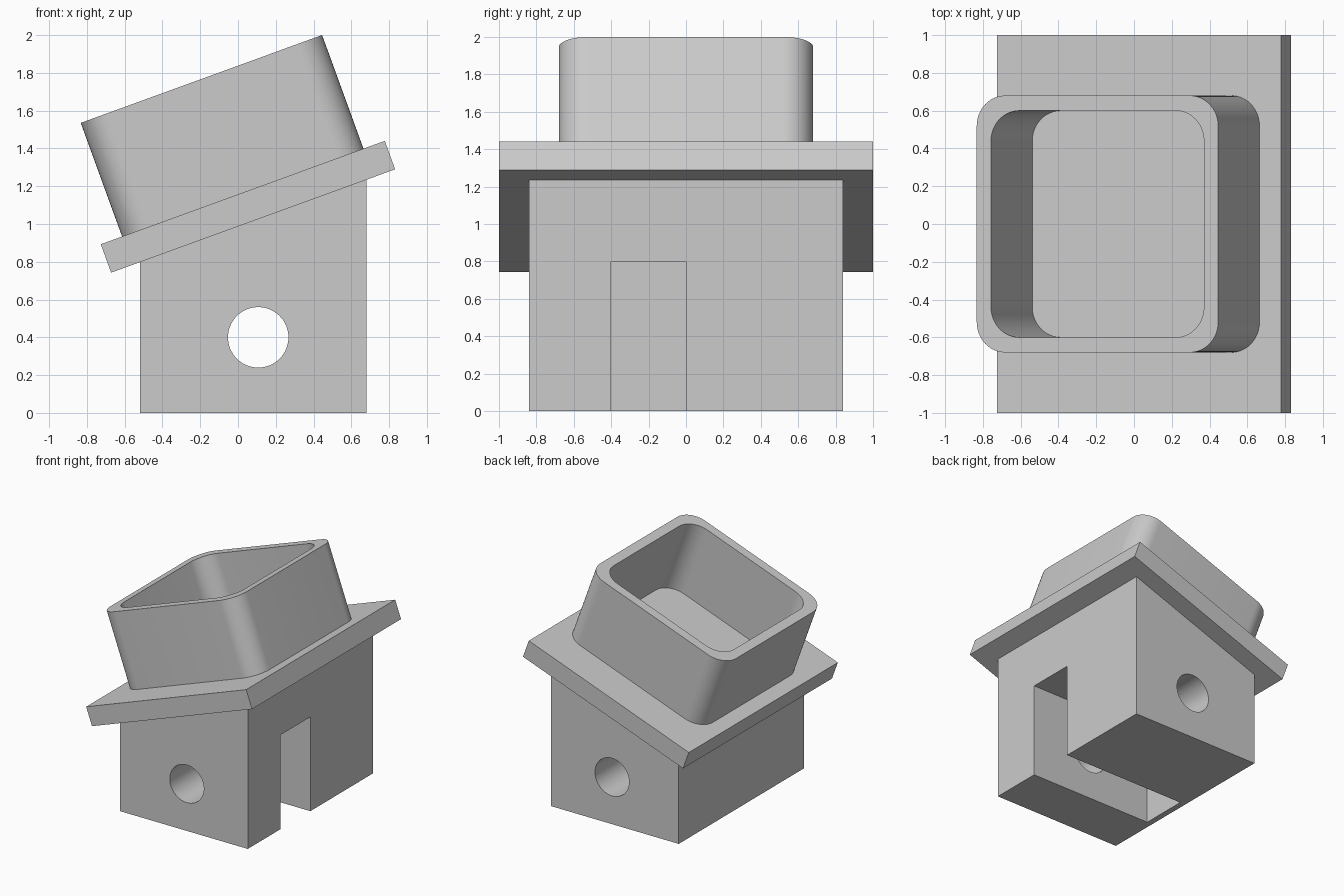
import bpy, bmesh, math
from mathutils import Matrix, Vector

cube = bpy.data.objects.get("Cube")
if cube:
    bpy.data.objects.remove(cube, do_unlink=True)

grey = bpy.data.materials.new("plain grey")
grey.use_nodes = True
grey.diffuse_color = (0.6, 0.6, 0.6, 1)
grey.node_tree.nodes["Principled BSDF"].inputs["Base Color"].default_value = (0.6, 0.6, 0.6, 1)

TILT = math.radians(20)
PLATE_BASE = Vector((0.08, 0, 1.016))     # middle of the plate's underside
PLATE_THICK = 0.16
TILTED = Matrix.Translation(PLATE_BASE) @ Matrix.Rotation(-TILT, 4, 'Y')


def make_object(name, bm, matrix=Matrix()):
    bmesh.ops.recalc_face_normals(bm, faces=bm.faces)
    mesh = bpy.data.meshes.new(name)
    bm.to_mesh(mesh)
    bm.free()
    mesh.transform(matrix)
    mesh.materials.append(grey)
    obj = bpy.data.objects.new(name, mesh)
    bpy.context.collection.objects.link(obj)
    return obj


def box(name, x, y, z, matrix=Matrix()):
    bm = bmesh.new()
    bmesh.ops.create_cube(bm, size=1)
    for v in bm.verts:
        v.co = [a + (c + 0.5) * (b - a) for c, (a, b) in zip(v.co, (x, y, z))]
    return make_object(name, bm, matrix)


def cut(target, cutter):
    cutter.hide_render = True
    mod = target.modifiers.new("cut", 'BOOLEAN')
    mod.operation = 'DIFFERENCE'
    mod.solver = 'EXACT'
    mod.object = cutter
    bpy.context.view_layer.objects.active = target
    bpy.ops.object.modifier_apply(modifier=mod.name)
    bpy.data.objects.remove(cutter, do_unlink=True)


def smooth(obj):
    bpy.ops.object.select_all(action='DESELECT')
    obj.select_set(True)
    bpy.context.view_layer.objects.active = obj
    bpy.ops.object.shade_smooth_by_angle(angle=math.radians(30))


def rounded_square(half, radius, steps=12):
    points = []
    for corner in range(4):
        mid = math.radians(45 + 90 * corner)
        cx = math.copysign(half - radius, math.cos(mid))
        cy = math.copysign(half - radius, math.sin(mid))
        for i in range(steps + 1):
            a = math.radians(90 * (corner + i / steps))
            points.append((cx + radius * math.cos(a), cy + radius * math.sin(a)))
    return points


# Base block with a sloping top that meets the plate
def slope_z(x):
    return PLATE_BASE.z + (x - PLATE_BASE.x) * math.tan(TILT) + 0.01


LEFT, RIGHT, DEPTH = -0.52, 0.68, 0.84
bm = bmesh.new()
outline = [(LEFT, 0), (RIGHT, 0), (RIGHT, slope_z(RIGHT)), (LEFT, slope_z(LEFT))]
face = bm.faces.new([bm.verts.new((x, -DEPTH, z)) for x, z in outline])
side = bmesh.ops.extrude_face_region(bm, geom=[face])
bmesh.ops.translate(bm, vec=(0, 2 * DEPTH, 0),
                    verts=[g for g in side["geom"] if isinstance(g, bmesh.types.BMVert)])
block = make_object("base_block", bm)

# Slot open at the side and bottom, leaving a thin end wall
cut(block, box("slot_cutter", (-0.47, 1), (-0.4, 0), (-0.2, 0.8)))

# Round cross hole
bm = bmesh.new()
bmesh.ops.create_cone(bm, cap_ends=True, segments=64, radius1=0.16, radius2=0.16, depth=3)
hole = Matrix.Translation((0.107, 0, 0.4)) @ Matrix.Rotation(math.pi / 2, 4, 'X')
cut(block, make_object("hole_cutter", bm, hole))
smooth(block)

# Tilted plate
box("tilted_plate", (-0.8, 0.8), (-1, 1), (0, PLATE_THICK), TILTED)

# Open square collar with rounded corners
bm = bmesh.new()
rings = []
for half, z in ((0.68, 0), (0.68, 0.64), (0.6, 0.64), (0.6, 0)):
    rings.append([bm.verts.new((x, y, z + PLATE_THICK)) for x, y in rounded_square(half, 0.16)])
for k, ring in enumerate(rings):
    above = rings[(k + 1) % 4]
    for i in range(len(ring)):
        j = (i + 1) % len(ring)
        bm.faces.new((ring[i], ring[j], above[j], above[i]))
smooth(make_object("square_collar", bm, TILTED))
